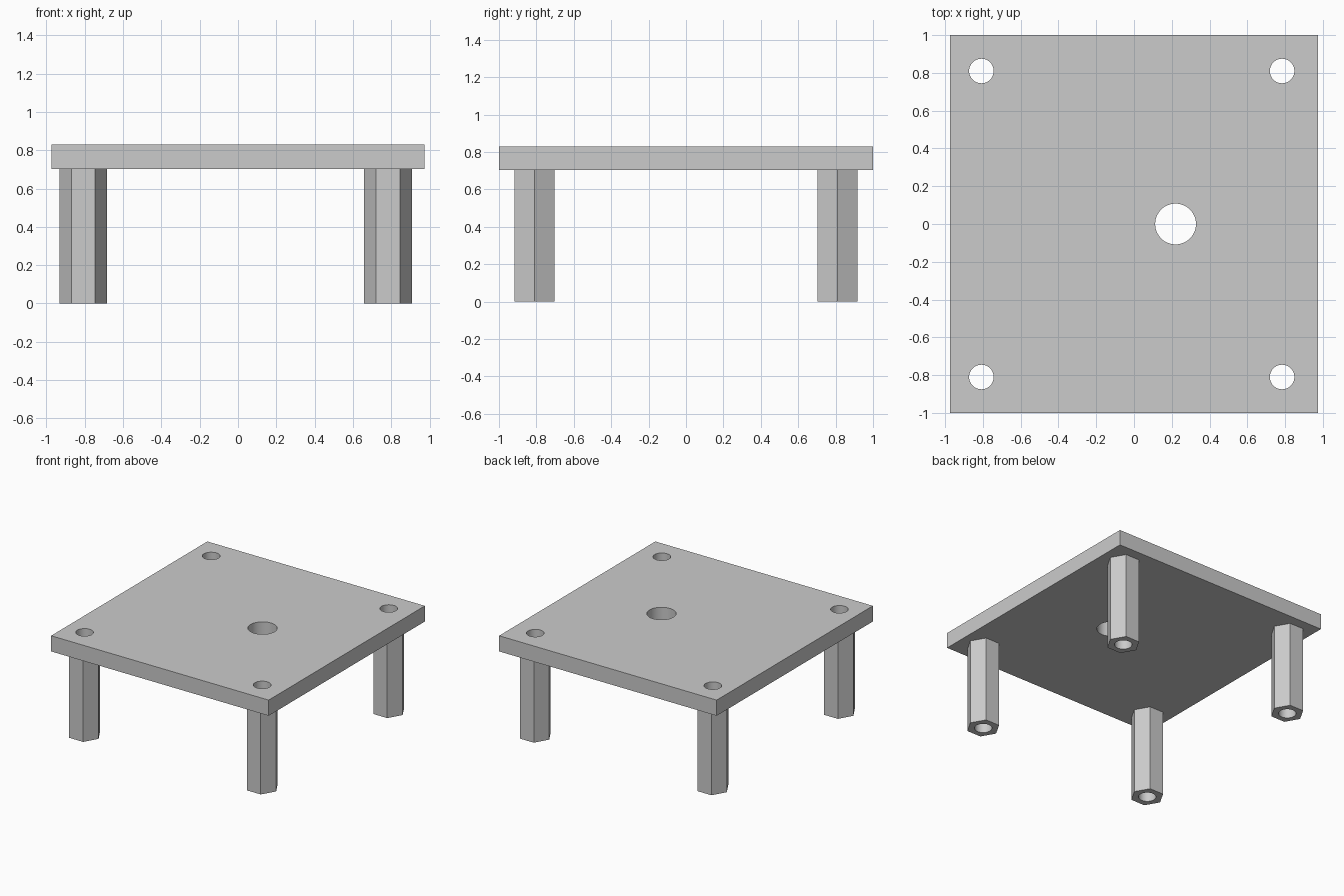
import bpy, bmesh
from math import cos, sin, tau

cube = bpy.data.objects.get("Cube")
if cube:
    bpy.data.objects.remove(cube, do_unlink=True)

grey = bpy.data.materials.new("plain grey")
grey.use_nodes = True
colour = (0.6, 0.6, 0.6, 1)
grey.diffuse_color = colour
grey.node_tree.nodes["Principled BSDF"].inputs["Base Color"].default_value = colour


def ring(radius, sides, x=0, y=0):
    return [(x + radius * cos(tau * i / sides), y + radius * sin(tau * i / sides))
            for i in range(sides)]


def extruded_part(name, loops, height, location):
    """Fill an outline with holes, then extrude it upwards."""
    bm = bmesh.new()
    for loop in loops:
        verts = [bm.verts.new((x, y, 0)) for x, y in loop]
        for a, b in zip(verts, verts[1:] + verts[:1]):
            bm.edges.new((a, b))
    bmesh.ops.triangle_fill(bm, use_beauty=True, edges=bm.edges[:])
    result = bmesh.ops.extrude_face_region(bm, geom=bm.faces[:], use_keep_orig=True)
    top = [v for v in result["geom"] if isinstance(v, bmesh.types.BMVert)]
    bmesh.ops.translate(bm, verts=top, vec=(0, 0, height))
    bmesh.ops.recalc_face_normals(bm, faces=bm.faces[:])
    mesh = bpy.data.meshes.new(name)
    bm.to_mesh(mesh)
    bm.free()
    mesh.materials.append(grey)
    obj = bpy.data.objects.new(name, mesh)
    obj.location = location
    bpy.context.collection.objects.link(obj)
    bpy.ops.object.select_all(action="DESELECT")
    obj.select_set(True)
    bpy.context.view_layer.objects.active = obj
    bpy.ops.object.shade_smooth_by_angle()
    return obj


LEG_HEIGHT, PLATE_HEIGHT = 0.703, 0.127
BORE, HEX = 0.065, 0.125
leg_spots = {"front_right_leg": (-0.808, -0.81), "front_left_leg": (0.784, -0.81),
             "back_right_leg": (-0.808, 0.81), "back_left_leg": (0.784, 0.81)}

# Plate with one large hole and a bore above every leg
outline = [(-0.975, -1), (0.975, -1), (0.975, 1), (-0.975, 1)]
holes = [ring(0.108, 48, 0.22, 0)]
holes += [ring(BORE, 48, x, y) for x, y in leg_spots.values()]
extruded_part("plate", [outline] + holes, PLATE_HEIGHT, (0, 0, LEG_HEIGHT))

# Hollow hexagonal legs
for name, (x, y) in leg_spots.items():
    extruded_part(name, [ring(HEX, 6), ring(BORE, 48)], LEG_HEIGHT, (x, y, 0))
